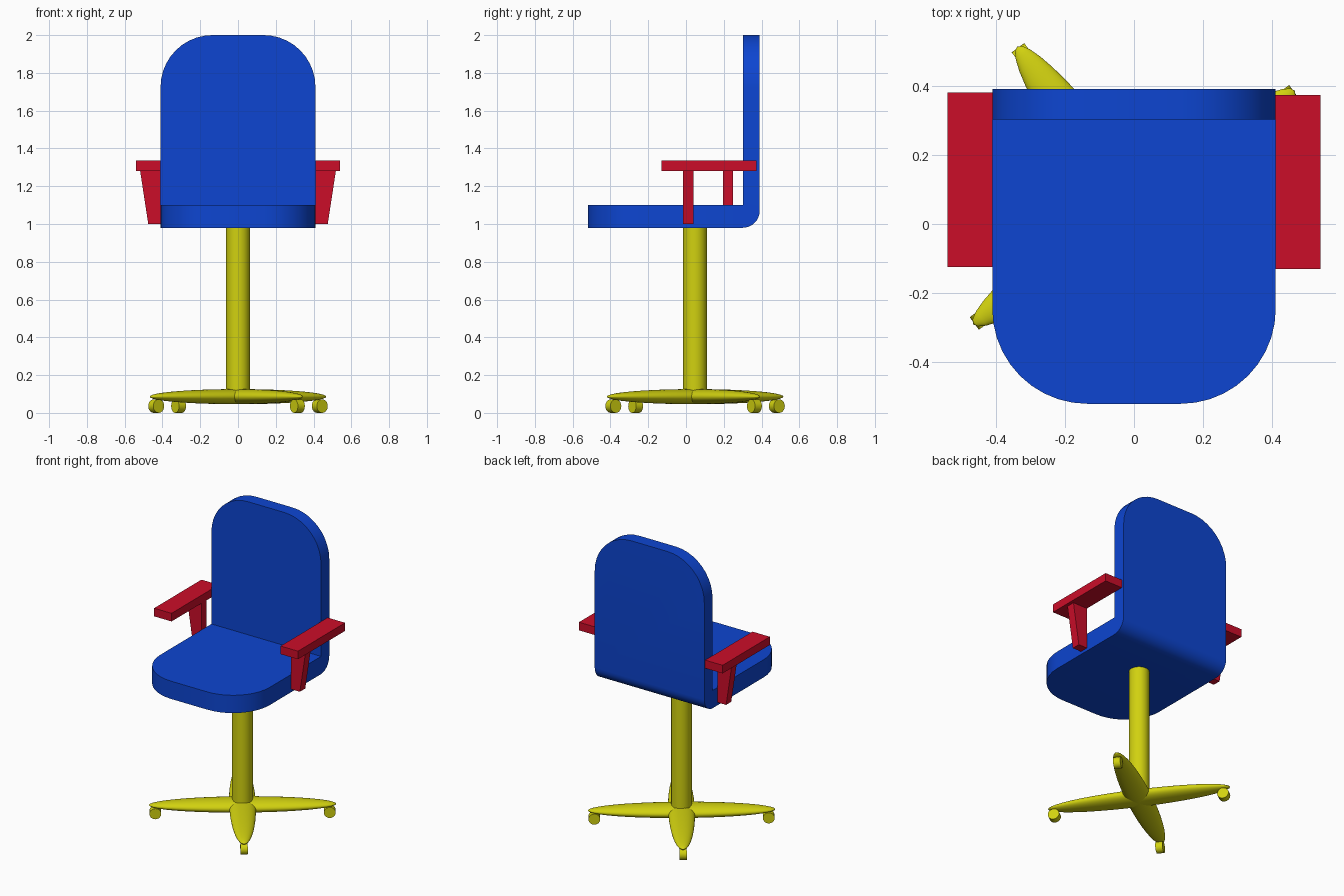
import bpy, bmesh, math
from mathutils import Matrix, Vector

if "Cube" in bpy.data.objects:
    bpy.data.objects.remove(bpy.data.objects["Cube"])


def material(name, rgb):
    m = bpy.data.materials.new(name)
    m.diffuse_color = (*rgb, 1)
    m.use_nodes = True
    m.node_tree.nodes["Principled BSDF"].inputs["Base Color"].default_value = m.diffuse_color
    return m


BLUE = material("blue_fabric", (0.004, 0.06, 0.64))
RED = material("red_plastic", (0.6, 0.004, 0.022))
YELLOW = material("yellow_metal", (0.64, 0.64, 0.005))


def finish(name, bm, mat, smooth=True):
    bmesh.ops.recalc_face_normals(bm, faces=bm.faces)
    me = bpy.data.meshes.new(name)
    bm.to_mesh(me)
    bm.free()
    me.materials.append(mat)
    ob = bpy.data.objects.new(name, me)
    bpy.context.collection.objects.link(ob)
    if smooth:
        bpy.ops.object.select_all(action='DESELECT')
        ob.select_set(True)
        bpy.context.view_layer.objects.active = ob
        bpy.ops.object.shade_smooth_by_angle(angle=math.radians(35))
    return ob


def prism(points, vec):
    """Extrude a closed outline of 3D points along a vector."""
    bm = bmesh.new()
    face = bm.faces.new([bm.verts.new(p) for p in points])
    ext = bmesh.ops.extrude_face_region(bm, geom=[face])["geom"]
    bmesh.ops.translate(bm, vec=vec, verts=[v for v in ext if isinstance(v, bmesh.types.BMVert)])
    return bm


# Seat and backrest: one L-shaped side profile with a rounded rear corner
W, R = 0.41, 0.09
side = [(-0.52, 0.98)]
for i in range(9):
    a = math.radians(-90 + 90 * i / 8)
    side.append((0.39 - R + R * math.cos(a), 0.98 + R + R * math.sin(a)))
side += [(0.39, 2.0), (0.302, 2.0), (0.302, 1.10), (-0.52, 1.10)]
bm = prism([(-W, y, z) for y, z in side], (2 * W, 0, 0))


def is_corner(e):
    a, b = e.verts[0].co, e.verts[1].co
    if abs(a.x - b.x) > 1e-4:
        return False
    return all(abs(p.y + 0.52) < 1e-4 for p in (a, b)) or all(abs(p.z - 2) < 1e-4 for p in (a, b))


# Large rounded corners at the seat front and the backrest top
bmesh.ops.bevel(bm, geom=[e for e in bm.edges if is_corner(e)], offset=0.275,
                offset_type='OFFSET', segments=10, profile=0.5, affect='EDGES')
finish("seat_and_backrest", bm, BLUE)

# Armrests: flat pad on a tapering bracket
for label, s, pad_y, post_y in (("left", -1, (-0.125, 0.38), (0.195, 0.25)),
                                ("right", 1, (-0.13, 0.373), (-0.017, 0.04))):
    pad = [(0.41, 1.28), (0.54, 1.28), (0.54, 1.335), (0.41, 1.335)]
    post = [(0.41, 1.0), (0.475, 1.0), (0.518, 1.28), (0.41, 1.28)]
    for part, outline, (y0, y1) in (("pad", pad, pad_y), ("bracket", post, post_y)):
        bm = prism([(s * x, y0, z) for x, z in outline], (0, y1 - y0, 0))
        finish(f"{label}_armrest_{part}", bm, RED, smooth=False)

# Column
HUB = Vector((0, 0.048, 0))
bm = bmesh.new()
bmesh.ops.create_cone(bm, cap_ends=True, segments=32, radius1=0.063, radius2=0.063, depth=0.895,
                      matrix=Matrix.Translation(HUB + Vector((0, 0, 0.5375))))
finish("column", bm, YELLOW)

# Base: two crossed, flattened ellipsoid beams
for i in range(2):
    turn = Matrix.Rotation(math.radians(36 + 90 * i), 4, 'Z')
    bm = bmesh.new()
    bmesh.ops.create_uvsphere(bm, u_segments=32, v_segments=20, radius=1)
    bm.transform(Matrix.Translation(HUB + Vector((0, 0, 0.086))) @ turn
                 @ Matrix.Diagonal((0.575, 0.082, 0.04, 1)) @ Matrix.Rotation(math.pi / 2, 4, 'Y'))
    finish(f"base_beam_{i + 1}", bm, YELLOW)

# Casters: rollers set across the end of each beam
for i in range(4):
    turn = Matrix.Rotation(math.radians(36 + 90 * i), 4, 'Z')
    bm = bmesh.new()
    bmesh.ops.create_cone(bm, cap_ends=True, segments=20, radius1=0.036, radius2=0.036, depth=0.045)
    bm.transform(Matrix.Translation(HUB) @ turn @ Matrix.Translation((0.535, 0, 0.036))
                 @ Matrix.Rotation(math.pi / 2, 4, 'X'))
    finish(f"caster_{i + 1}", bm, YELLOW)
